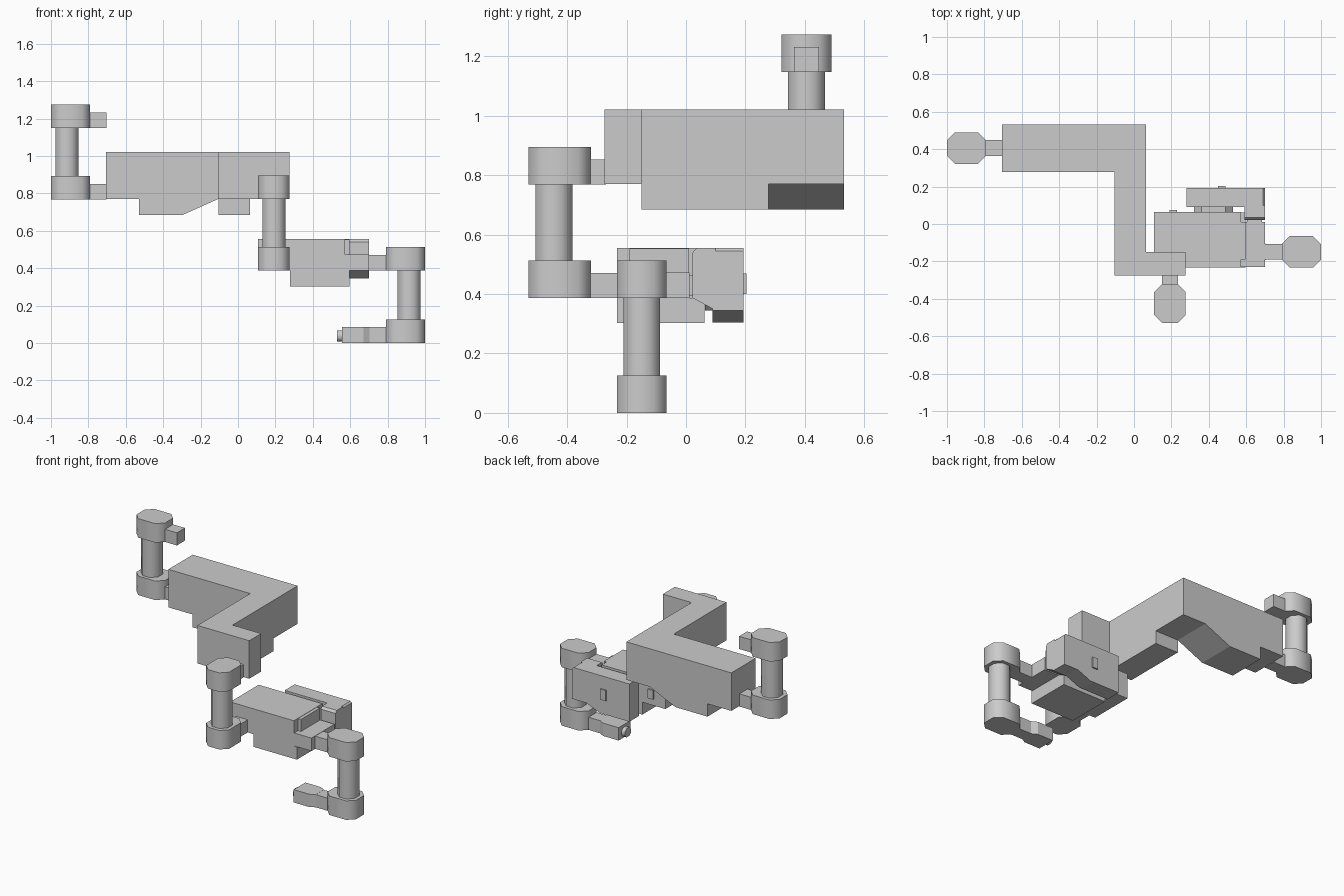
import bpy, bmesh, math
from mathutils import Matrix, Vector

if "Cube" in bpy.data.objects:
    bpy.data.objects.remove(bpy.data.objects["Cube"])


def make(name, bm, angle=None):
    bmesh.ops.recalc_face_normals(bm, faces=bm.faces)
    me = bpy.data.meshes.new(name)
    bm.to_mesh(me)
    bm.free()
    ob = bpy.data.objects.new(name, me)
    bpy.context.collection.objects.link(ob)
    if angle:
        bpy.ops.object.select_all(action='DESELECT')
        ob.select_set(True)
        bpy.context.view_layer.objects.active = ob
        bpy.ops.object.shade_smooth_by_angle(angle=math.radians(angle))
    return ob


def extrude(name, pts, vec, angle=None, matrix=None):
    """Closed 3D outline pushed along a vector."""
    bm = bmesh.new()
    f = bm.faces.new([bm.verts.new(p) for p in pts])
    new = bmesh.ops.extrude_face_region(bm, geom=[f])['geom']
    bmesh.ops.translate(bm, verts=[g for g in new if isinstance(g, bmesh.types.BMVert)], vec=Vector(vec))
    if matrix:
        bm.transform(matrix)
    return make(name, bm, angle)


def prism_z(name, xy, z0, z1, angle=None, matrix=None):
    return extrude(name, [(x, y, z0) for x, y in xy], (0, 0, z1 - z0), angle, matrix)


def prism_y(name, xz, y0, y1, angle=None):
    return extrude(name, [(x, y0, z) for x, z in xz], (0, y1 - y0, 0), angle)


def prism_x(name, yz, x0, x1, angle=None):
    return extrude(name, [(x0, y, z) for y, z in yz], (x1 - x0, 0, 0), angle)


def box(name, x0, x1, y0, y1, z0, z1, matrix=None):
    return prism_z(name, [(x0, y0), (x1, y0), (x1, y1), (x0, y1)], z0, z1, None, matrix)


def octagon(a, b, c):
    return [(a, b - c), (a - c, b), (c - a, b), (-a, b - c),
            (-a, c - b), (c - a, -b), (a - c, -b), (a, c - b)]


def joint(name, x, y, z0, z1, turn, peg_low, peg_high):
    """Column with two eight-sided heads; pegs point along local +x."""
    m = Matrix.Translation((x, y, 0)) @ Matrix.Rotation(math.radians(turn), 4, 'Z')
    for tag, z, peg in (('lower', z0, peg_low), ('upper', z1 - 0.126, peg_high)):
        prism_z(f'{name}_{tag}_head', octagon(0.105, 0.084, 0.043), z, z + 0.126, 50, m)
        box(f'{name}_{tag}_peg', 0.09, 0.105 + peg, -0.042, 0.042, z, z + 0.084, m)
    shaft = [(px - 0.02, py) for px, py in octagon(0.062, 0.062, 0.036)]
    prism_z(f'{name}_shaft', shaft, z0 + 0.126, z1 - 0.126, 50, m)


# Three joints linking the stages
joint('left_joint', -0.895, 0.406, 0.767, 1.274, 0, 0.087, 0.087)
joint('middle_joint', 0.192, -0.425, 0.387, 0.895, 90, 0.09, 0.05)
joint('right_joint', 0.895, -0.149, 0.0, 0.513, 180, 0.09, 0.09)

# Large stepped body
prism_z('large_body', [(-0.705, 0.278), (-0.105, 0.278), (-0.105, -0.275), (0.275, -0.275),
                       (0.275, -0.15), (0.065, -0.15), (0.065, 0.532), (-0.705, 0.532)], 0.77, 1.022)
prism_y('large_body_belly', [(-0.53, 0.77), (-0.53, 0.685), (-0.295, 0.685), (-0.105, 0.77)], 0.278, 0.532)
box('large_body_lower_block', -0.105, 0.065, -0.15, 0.278, 0.685, 0.77)

# Small box body with a lower block
box('small_body', 0.106, 0.573, -0.233, 0.065, 0.387, 0.555)
box('small_body_lower_block', 0.277, 0.595, -0.233, 0.062, 0.303, 0.387)
box('small_body_stud', 0.19, 0.23, 0.065, 0.075, 0.43, 0.49)

# Low hinge between small body and right joint
prism_z('hinge_block', [(0.573, -0.23), (0.7, -0.23), (0.7, 0.012), (0.573, 0.012)], 0.387, 0.473, 50)
box('hinge_rib', 0.573, 0.595, -0.19, 0.01, 0.387, 0.553)
box('hinge_connector', 0.605, 0.685, 0.012, 0.026, 0.395, 0.465)

# Bent rear arm with sloping undersides
prism_y('rear_arm', [(0.28, 0.555), (0.28, 0.305), (0.5, 0.305), (0.595, 0.345), (0.7, 0.345),
                     (0.7, 0.545), (0.69, 0.555)], 0.09, 0.193, 30)
prism_x('rear_arm_elbow', [(0.022, 0.387), (0.022, 0.54), (0.035, 0.555), (0.1, 0.555),
                           (0.1, 0.345)], 0.592, 0.7, 30)
prism_y('rear_arm_spacer', [(0.425 + px, 0.43 + pz) for px, pz in octagon(0.105, 0.085, 0.04)], 0.064, 0.092)
box('rear_arm_stud', 0.448, 0.488, 0.19, 0.203, 0.4, 0.47)

# End piece with a small tip
prism_z('end_block', [(0.555, -0.21), (0.67, -0.21), (0.705, -0.19), (0.705, -0.107),
                      (0.67, -0.087), (0.555, -0.087)], 0.0, 0.085)
prism_x('end_tip', [(-0.149 + py, 0.038 + pz) for py, pz in octagon(0.03, 0.029, 0.015)], 0.53, 0.556, 50)
